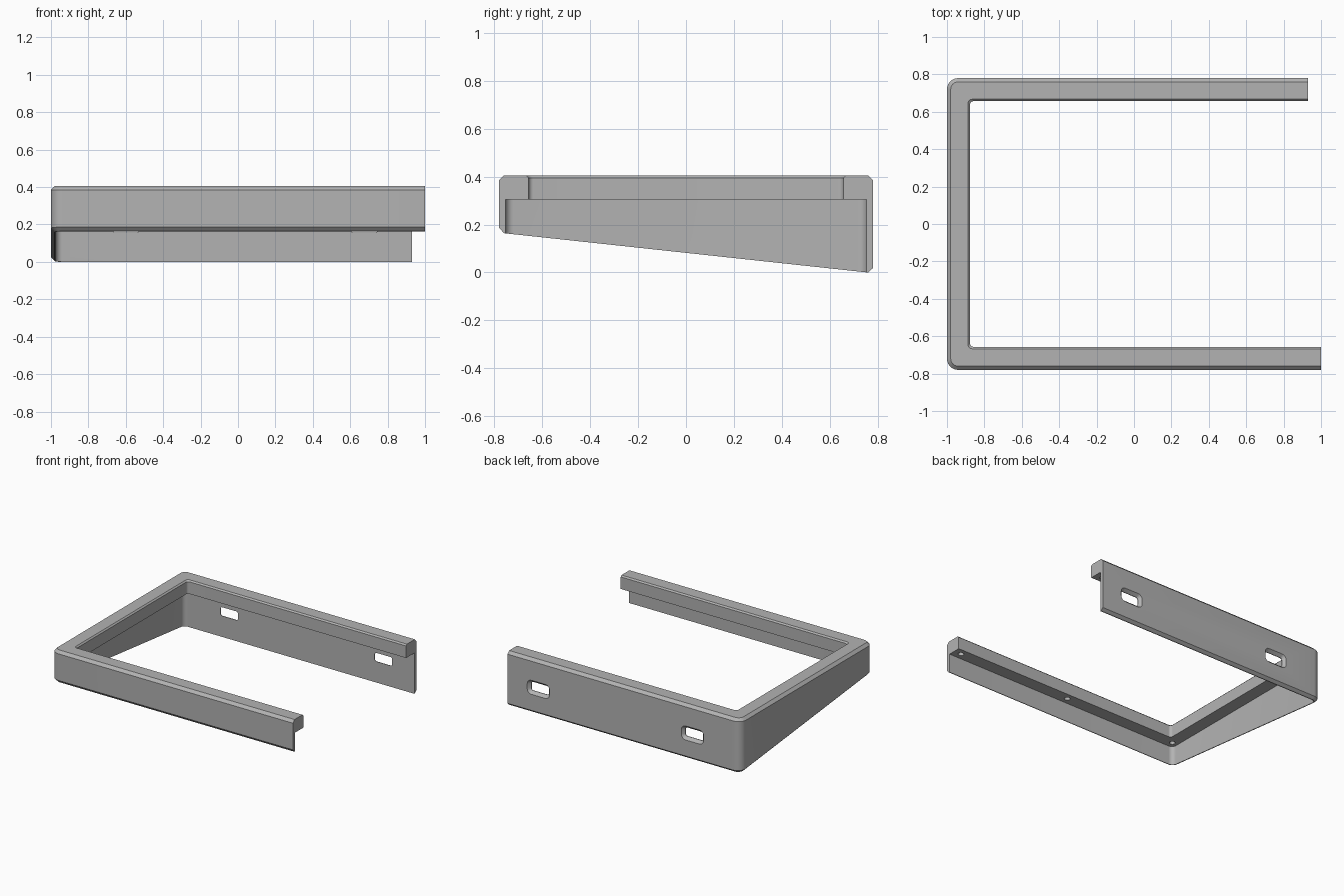
import bpy, bmesh, math
from mathutils import Matrix, Vector

cube = bpy.data.objects.get("Cube")
if cube:
    bpy.data.objects.remove(cube, do_unlink=True)

grey = bpy.data.materials.new("mid_grey")
grey.use_nodes = True
colour = (0.45, 0.45, 0.45, 1)
grey.diffuse_color = colour
grey.node_tree.nodes["Principled BSDF"].inputs["Base Color"].default_value = colour

HALF_Y = 0.78
FRONT_END, BACK_END = 1.0, 0.93
WALL, BAND, LEDGE, TOP = 0.026, 0.123, 0.305, 0.405


def make_object(name, bm):
    bmesh.ops.recalc_face_normals(bm, faces=bm.faces)
    mesh = bpy.data.meshes.new(name)
    bm.to_mesh(mesh)
    bm.free()
    obj = bpy.data.objects.new(name, mesh)
    bpy.context.collection.objects.link(obj)
    mesh.materials.append(grey)
    return obj


def slope(y):
    """Height of the slanted underside."""
    return 0.082 - 0.108 * y


def u_path(inset, steps=8):
    """Open U outline, from the front end round to the back end."""
    r = max(0.06 - inset, 0.02)
    cx, cy = -1 + inset + r, HALF_Y - inset - r
    front = [(cx - r * math.sin(a), -cy - r * math.cos(a))
             for a in (math.pi / 2 * i / steps for i in range(steps + 1))]
    back = [(x, -y) for x, y in reversed(front)]
    return [(FRONT_END, front[0][1])] + front + back + [(BACK_END, back[-1][1])]


# Frame: cross-section as (inset, height, height measured from the slope?)
section = [
    (0.02, 0, True), (0, 0.02, True),
    (0, TOP - 0.02, False), (0.02, TOP, False),
    (BAND - 0.01, TOP, False), (BAND, TOP - 0.01, False),
    (BAND, LEDGE, False), (WALL, LEDGE, False), (WALL, 0, True),
]
bm = bmesh.new()
rails = [[bm.verts.new((x, y, z + (slope(y) if slanted else 0)))
          for x, y in u_path(inset)] for inset, z, slanted in section]
for a, b in zip(rails, rails[1:] + rails[:1]):
    for i in range(len(a) - 1):
        bm.faces.new((a[i], a[i + 1], b[i + 1], b[i]))
for end in (0, -1):
    bm.faces.new([rail[end] for rail in rails])
frame = make_object("open_frame", bm)


def slot_loop(bm, cx, cz, y, w, h, r, steps=4):
    """Rounded rectangle standing in the xz plane."""
    loop = []
    for q, (sx, sz) in enumerate([(1, 1), (-1, 1), (-1, -1), (1, -1)]):
        for i in range(steps + 1):
            a = math.pi / 2 * (q + i / steps)
            loop.append(bm.verts.new((cx + sx * (w / 2 - r) + r * math.cos(a), y,
                                      cz + sz * (h / 2 - r) + r * math.sin(a))))
    return loop


# Cutter: flared slots in the back wall
bm = bmesh.new()
for cx in (0.675, -0.6):
    loops = [slot_loop(bm, cx, 0.19, y, 0.145 + g, 0.065 + g, 0.015 + g / 2)
             for y, g in ((0.70, 0), (HALF_Y - WALL + 0.004, 0),
                          (HALF_Y, 0.04), (HALF_Y + 0.02, 0.04))]
    for a, b in zip(loops, loops[1:]):
        for i in range(len(a)):
            j = (i + 1) % len(a)
            bm.faces.new((a[i], a[j], b[j], b[i]))
    bm.faces.new(loops[0])
    bm.faces.new(loops[-1])
slot_cutter = make_object("slot_cutter", bm)

# Cutter: blind round holes in the underside of the ledge
bm = bmesh.new()
for side, end in ((-1, FRONT_END), (1, BACK_END)):
    for x in (-0.93, 0, end - 0.06):
        bmesh.ops.create_cone(bm, cap_ends=True, segments=20, radius1=0.02, radius2=0.02,
                              depth=0.1, matrix=Matrix.Translation(Vector((x, side * 0.705, LEDGE))))
hole_cutter = make_object("hole_cutter", bm)

for cutter in (slot_cutter, hole_cutter):
    mod = frame.modifiers.new(cutter.name, "BOOLEAN")
    mod.operation, mod.solver, mod.object = "DIFFERENCE", "EXACT", cutter

# Apply the cuts, then remove the cutters
bpy.context.view_layer.objects.active = frame
for obj in bpy.context.selected_objects:
    obj.select_set(False)
frame.select_set(True)
for cutter in (slot_cutter, hole_cutter):
    bpy.ops.object.modifier_apply(modifier=cutter.name)
    bpy.data.objects.remove(cutter, do_unlink=True)
bpy.ops.object.shade_smooth_by_angle(angle=math.radians(25))
